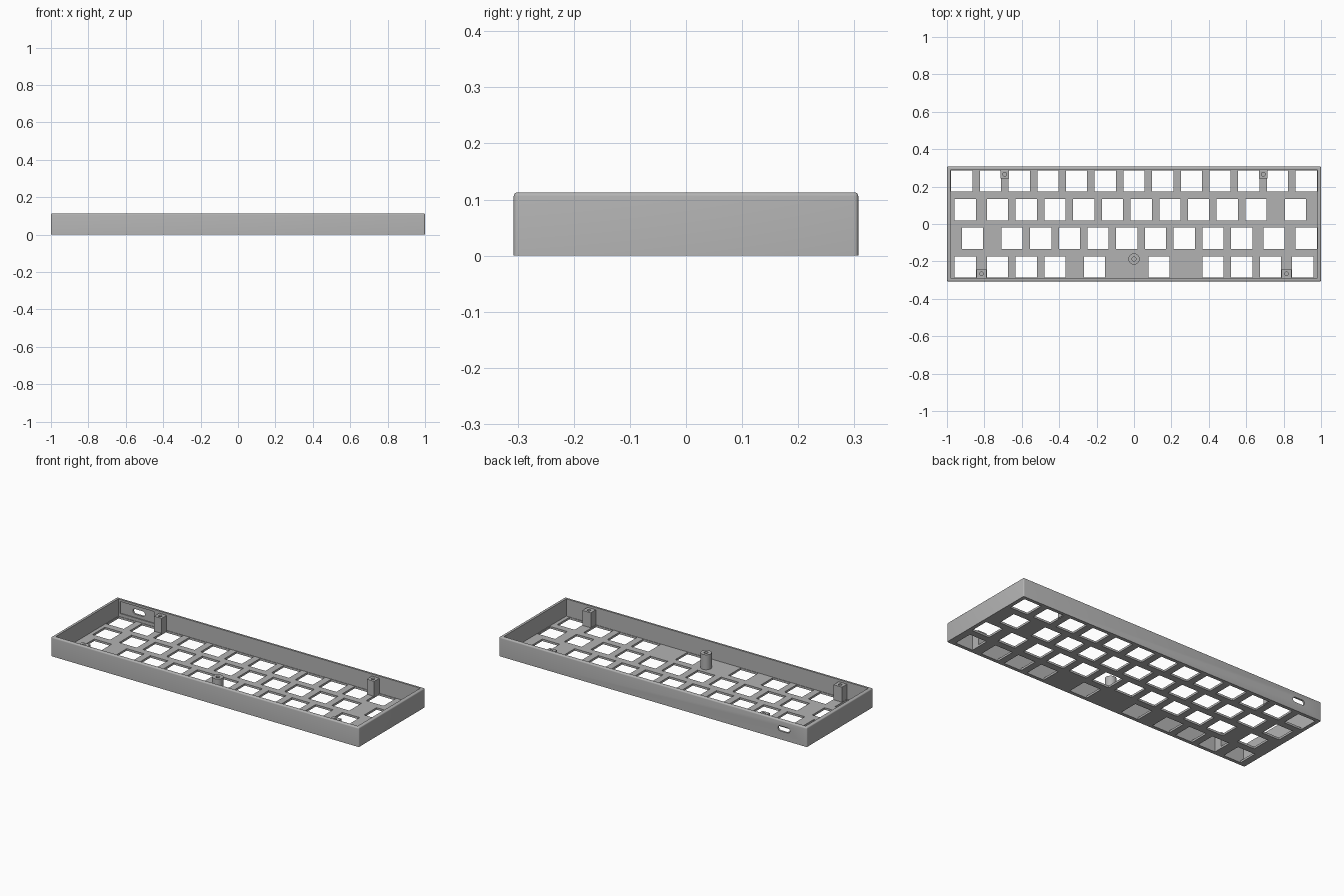
import bpy, bmesh
from mathutils import Matrix, Vector

cube = bpy.data.objects.get("Cube")
if cube:
    bpy.data.objects.remove(cube, do_unlink=True)

U = 0.1535            # key pitch
LEFT = -6.5 * U       # left edge of the key field
HOLE = 0.1135         # switch opening
HX, HY, H = 1.0, 0.307, 0.113
INX, INY = 0.981, 0.29
FLOOR = 0.012

grey = bpy.data.materials.new("case grey")
grey.use_nodes = True
colour = (0.45, 0.45, 0.45, 1)
grey.diffuse_color = colour
grey.node_tree.nodes["Principled BSDF"].inputs["Base Color"].default_value = colour


def box(bm, x0, x1, y0, y1, z0, z1):
    size = Vector((x1 - x0, y1 - y0, z1 - z0))
    mid = Vector((x0 + x1, y0 + y1, z0 + z1)) / 2
    m = Matrix.Translation(mid) @ Matrix.Diagonal((*size, 1))
    return bmesh.ops.create_cube(bm, size=1, matrix=m)["verts"]


def cylinder(bm, x, y, z0, z1, r):
    m = Matrix.Translation((x, y, (z0 + z1) / 2))
    bmesh.ops.create_cone(bm, cap_ends=True, segments=32, radius1=r, radius2=r,
                          depth=z1 - z0, matrix=m)


def make(name, bm):
    me = bpy.data.meshes.new(name)
    bmesh.ops.recalc_face_normals(bm, faces=bm.faces)
    bm.to_mesh(me)
    bm.free()
    me.materials.append(grey)
    ob = bpy.data.objects.new(name, me)
    bpy.context.collection.objects.link(ob)
    return ob


def cut(ob, bm):
    """Subtract a bmesh from an object and bake the result."""
    cutter = make("cutter", bm)
    cutter.hide_render = True
    mod = ob.modifiers.new("cut", "BOOLEAN")
    mod.operation, mod.solver, mod.object = "DIFFERENCE", "EXACT", cutter
    mod.use_self = True
    deps = bpy.context.evaluated_depsgraph_get()
    baked = bpy.data.meshes.new_from_object(ob.evaluated_get(deps))
    ob.modifiers.clear()
    ob.data = baked
    bpy.data.objects.remove(cutter, do_unlink=True)


def smooth(ob):
    bpy.ops.object.select_all(action="DESELECT")
    ob.select_set(True)
    bpy.context.view_layer.objects.active = ob
    bpy.ops.object.shade_smooth_by_angle()


# Outer shell with rounded upright and top edges
bm = bmesh.new()
box(bm, -HX, HX, -HY, HY, 0, H)
edges = [e for e in bm.edges if max(v.co.z for v in e.verts) > 0.01]
bmesh.ops.bevel(bm, geom=edges, offset=0.007, segments=4, profile=0.5, affect="EDGES")
case = make("case", bm)

# Hollow interior
bm = bmesh.new()
box(bm, -INX, INX, -INY, INY, FLOOR, H + 0.1)
cut(case, bm)

# Switch openings: centres in key units, back row first
rows = [
    [i + 0.5 for i in range(13)],
    [0.625] + [i + 1.75 for i in range(10)] + [12.125],
    [0.875] + [i + 2.25 for i in range(9)] + [11.375, 12.5],
    [0.625, 1.75, 2.75, 3.75, 5.125, 7.375, 9.25, 10.25, 11.25, 12.375],
]
bm = bmesh.new()
for r, row in enumerate(rows):
    y = (1.5 - r) * U
    for c in row:
        x = LEFT + c * U
        box(bm, x - HOLE / 2, x + HOLE / 2, y - HOLE / 2, y + HOLE / 2, -0.05, FLOOR + 0.02)
cut(case, bm)

# Shallow pocket inside the back wall, then the rounded cable slot
bm = bmesh.new()
box(bm, -0.97, -0.75, INY - 0.02, INY + 0.006, 0.03, 0.1)
cut(case, bm)
bm = bmesh.new()
verts = box(bm, -0.89, -0.812, INY - 0.03, HY + 0.05, 0.049, 0.079)
along_y = [e for e in bm.edges if abs(e.verts[0].co.y - e.verts[1].co.y) > 0.01]
bmesh.ops.bevel(bm, geom=along_y, offset=0.0145, segments=6, profile=0.5, affect="EDGES")
cut(case, bm)
smooth(case)

# Square screw posts against the front and back walls
for side, x, w in (("back", 4.5 * U, 0.048), ("front", 0.816, 0.054)):
    s = 1 if side == "back" else -1
    for hand, k in (("left", 1), ("right", -1)):
        px = k * (0.691 if side == "back" else x)
        ys = sorted((s * 0.243, s * (INY + 0.005)))
        bm = bmesh.new()
        box(bm, px - w / 2, px + w / 2, *ys, 0.004, 0.1)
        post = make(f"{side}_{hand}_post", bm)
        bm = bmesh.new()
        cylinder(bm, px, s * 0.266, 0.04, 0.2, 0.01)
        cut(post, bm)
        smooth(post)

# Round centre post with a screw hole
bm = bmesh.new()
cylinder(bm, 0, -0.187, 0.004, 0.1, 0.03)
post = make("centre_post", bm)
bm = bmesh.new()
cylinder(bm, 0, -0.187, 0.04, 0.2, 0.011)
cut(post, bm)
smooth(post)
